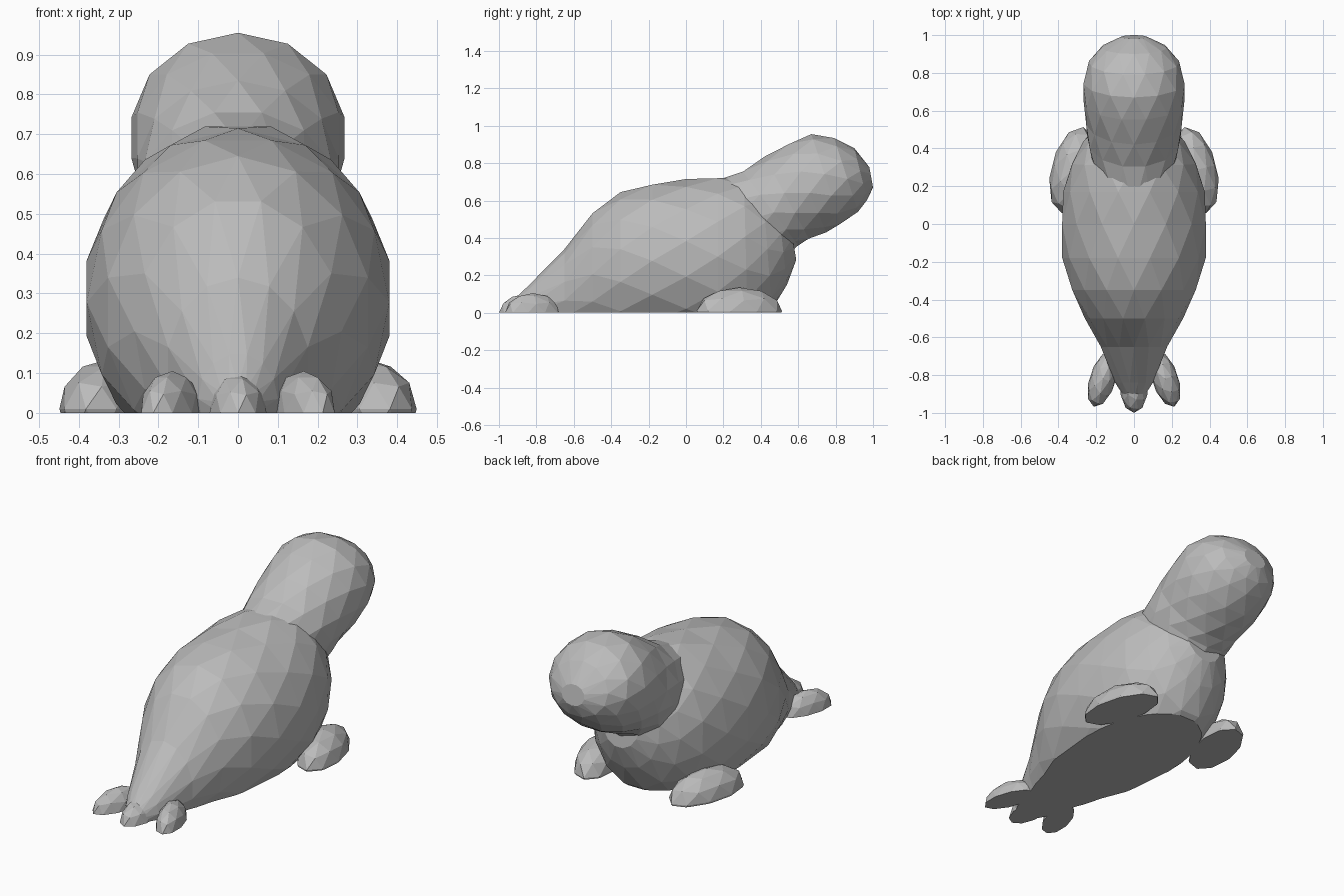
import bpy, bmesh, math
from mathutils import Matrix, Vector

cube = bpy.data.objects.get("Cube")
if cube:
    bpy.data.objects.remove(cube, do_unlink=True)

grey = bpy.data.materials.new("seal grey")
grey.use_nodes = True
colour = (0.5, 0.5, 0.5, 1)
grey.diffuse_color = colour
grey.node_tree.nodes["Principled BSDF"].inputs["Base Color"].default_value = colour


def finish(name, bm):
    """Slice the part flat on the ground and make it an object."""
    geom = bm.verts[:] + bm.edges[:] + bm.faces[:]
    cut = bmesh.ops.bisect_plane(bm, geom=geom, dist=1e-5, plane_co=(0, 0, 0),
                                 plane_no=(0, 0, -1), clear_outer=True)
    edges = [e for e in cut["geom_cut"] if isinstance(e, bmesh.types.BMEdge)]
    if edges:
        bmesh.ops.holes_fill(bm, edges=edges, sides=0)
    bmesh.ops.recalc_face_normals(bm, faces=bm.faces[:])
    mesh = bpy.data.meshes.new(name)
    bm.to_mesh(mesh)
    bm.free()
    mesh.materials.append(grey)
    bpy.context.collection.objects.link(bpy.data.objects.new(name, mesh))


def loft(name, rings, sides):
    """Skin oval rings, each (top y, top z, bottom y, bottom z, half width)."""
    bm = bmesh.new()
    loops = []
    for k, (ty, tz, by, bz, width) in enumerate(rings):
        top, low = Vector((0, ty, tz)), Vector((0, by, bz))
        mid, up = (top + low) / 2, (top - low) / 2
        loop = []
        for i in range(sides):
            a = math.tau * (i + (k % 2) / 2) / sides
            loop.append(bm.verts.new(mid + up * math.cos(a) + Vector((width * math.sin(a), 0, 0))))
        loops.append(loop)
    # Staggered triangles between neighbouring rings
    for k, (a, b) in enumerate(zip(loops, loops[1:])):
        for i in range(sides):
            j = (i + 1) % sides
            if k % 2:
                bm.faces.new((a[i], a[j], b[j]))
                bm.faces.new((a[i], b[j], b[i]))
            else:
                bm.faces.new((a[i], a[j], b[i]))
                bm.faces.new((a[j], b[j], b[i]))
    bm.faces.new(loops[0])
    bm.faces.new(loops[-1])
    finish(name, bm)


def pebble(name, centre, size, turn):
    """Faceted low dome for the flippers."""
    bm = bmesh.new()
    bmesh.ops.create_icosphere(bm, subdivisions=2, radius=1)
    bm.transform(Matrix.Translation(centre) @ Matrix.Rotation(math.radians(turn), 4, "Z")
                 @ Matrix.Diagonal((*size, 1)))
    finish(name, bm)


# Plump body, from the tail root to the chest
loft("body", [
    (-0.92, 0.07, -0.92, -0.04, 0.05),
    (-0.84, 0.15, -0.84, -0.08, 0.10),
    (-0.65, 0.34, -0.65, -0.11, 0.18),
    (-0.50, 0.54, -0.50, -0.13, 0.26),
    (-0.35, 0.645, -0.35, -0.14, 0.335),
    (-0.18, 0.695, -0.18, -0.14, 0.38),
    (0.00, 0.715, 0.00, -0.14, 0.39),
    (0.17, 0.73, 0.17, -0.13, 0.375),
    (0.31, 0.72, 0.33, -0.08, 0.335),
    (0.41, 0.67, 0.46, 0.01, 0.27),
    (0.49, 0.60, 0.54, 0.15, 0.20),
    (0.55, 0.52, 0.59, 0.28, 0.11),
], 14)

# Neck and round head, tilted up and forward
loft("head_and_neck", [
    (0.08, 0.68, 0.42, 0.20, 0.20),
    (0.30, 0.76, 0.60, 0.36, 0.25),
    (0.42, 0.835, 0.66, 0.39, 0.255),
    (0.55, 0.91, 0.75, 0.43, 0.27),
    (0.67, 0.955, 0.83, 0.47, 0.27),
    (0.79, 0.94, 0.92, 0.54, 0.24),
    (0.90, 0.88, 0.97, 0.60, 0.175),
    (0.98, 0.78, 1.00, 0.67, 0.07),
], 13)

# Flippers on both sides
for side, s in (("left", 1), ("right", -1)):
    pebble(side + "_front_flipper", (s * 0.325, 0.285, 0.01), (0.115, 0.235, 0.125), s * 14)
    pebble(side + "_tail_flipper", (s * 0.165, -0.82, 0.0), (0.07, 0.155, 0.105), s * 18)

# Middle tip of the tail
pebble("tail_tip", (0, -0.86, 0.0), (0.075, 0.14, 0.10), 0)
